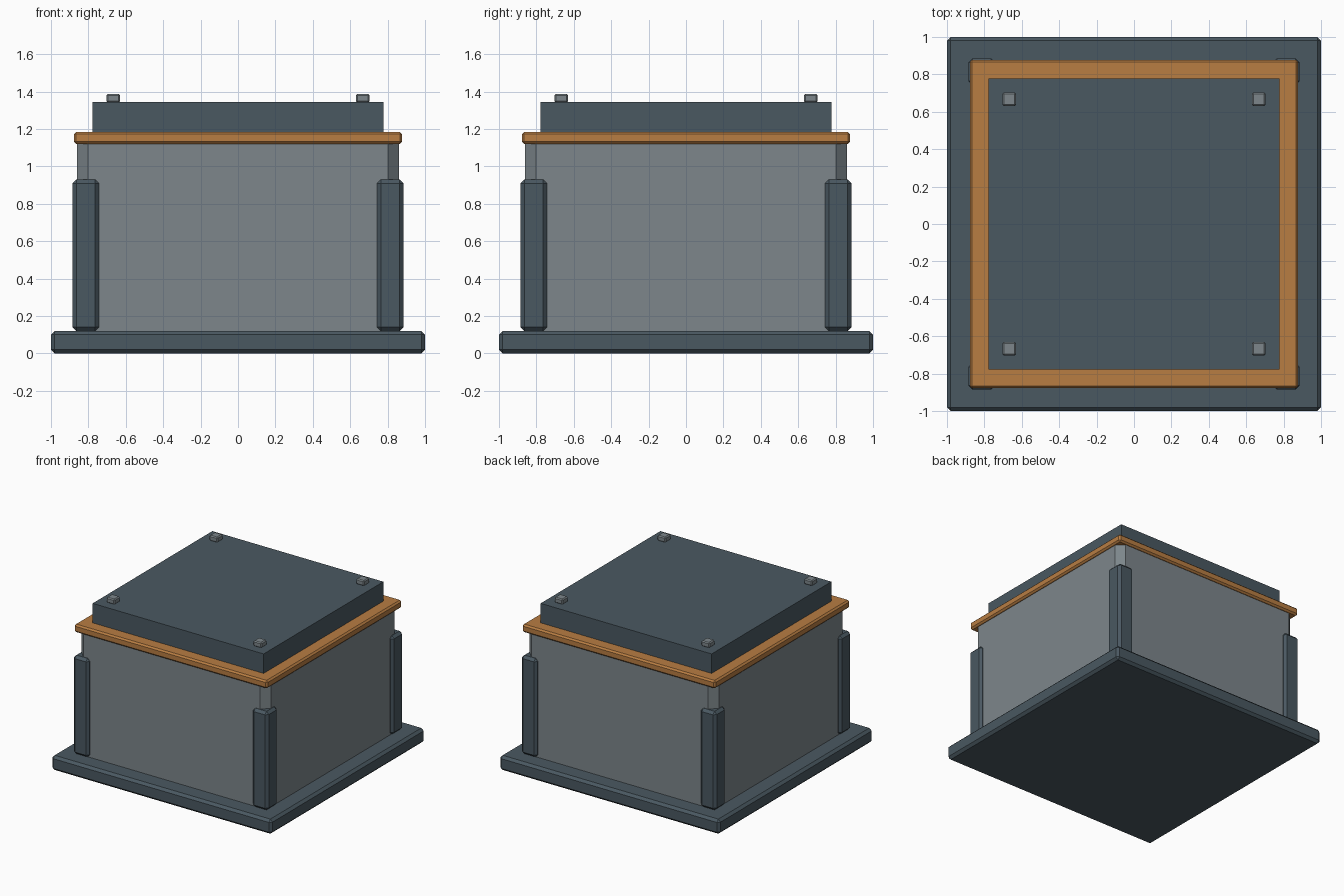
import bpy
import bmesh
from mathutils import Matrix

cube = bpy.data.objects.get("Cube")
if cube:
    bpy.data.objects.remove(cube, do_unlink=True)


def material(name, rgb):
    mat = bpy.data.materials.new(name)
    mat.use_nodes = True
    mat.diffuse_color = (*rgb, 1)
    mat.node_tree.nodes["Principled BSDF"].inputs["Base Color"].default_value = (*rgb, 1)
    return mat


slate = material("dark slate", (0.068, 0.098, 0.120))
grey = material("steel grey", (0.205, 0.240, 0.258))
orange = material("burnt orange", (0.479, 0.205, 0.055))


def box(name, mat, half, bottom, top, x=0, y=0, chamfer=0, upright_only=False):
    """Square block, with its edges (or only its upright edges) chamfered."""
    mesh = bpy.data.meshes.new(name)
    bm = bmesh.new()
    bmesh.ops.create_cube(bm, size=1, matrix=Matrix.Diagonal((2 * half, 2 * half, top - bottom, 1)))
    if chamfer:
        edges = [e for e in bm.edges if not upright_only
                 or abs(e.verts[0].co.z - e.verts[1].co.z) > 0.01]
        bmesh.ops.bevel(bm, geom=edges, offset=chamfer, segments=1,
                        profile=0.5, affect='EDGES')
    bm.to_mesh(mesh)
    bm.free()
    mesh.materials.append(mat)
    obj = bpy.data.objects.new(name, mesh)
    obj.location = (x, y, (bottom + top) / 2)
    bpy.context.collection.objects.link(obj)
    return obj


# Stacked main parts
box("base_plate", slate, 1.0, 0, 0.12, chamfer=0.02)
box("body", grey, 0.86, 0.1, 1.14, chamfer=0.057, upright_only=True)
box("trim_band", orange, 0.878, 1.12, 1.185, chamfer=0.013)
box("lid", slate, 0.777, 1.17, 1.345)

# Corner posts and lid bolts
for side, sx in (("left", 1), ("right", -1)):
    for end, sy in (("front", -1), ("back", 1)):
        box(f"{end}_{side}_post", slate, 0.071, 0.12, 0.93,
            sx * 0.814, sy * 0.814, chamfer=0.021)
        box(f"{end}_{side}_bolt", grey, 0.037, 1.342, 1.387,
            sx * 0.667, sy * 0.667, chamfer=0.008)
